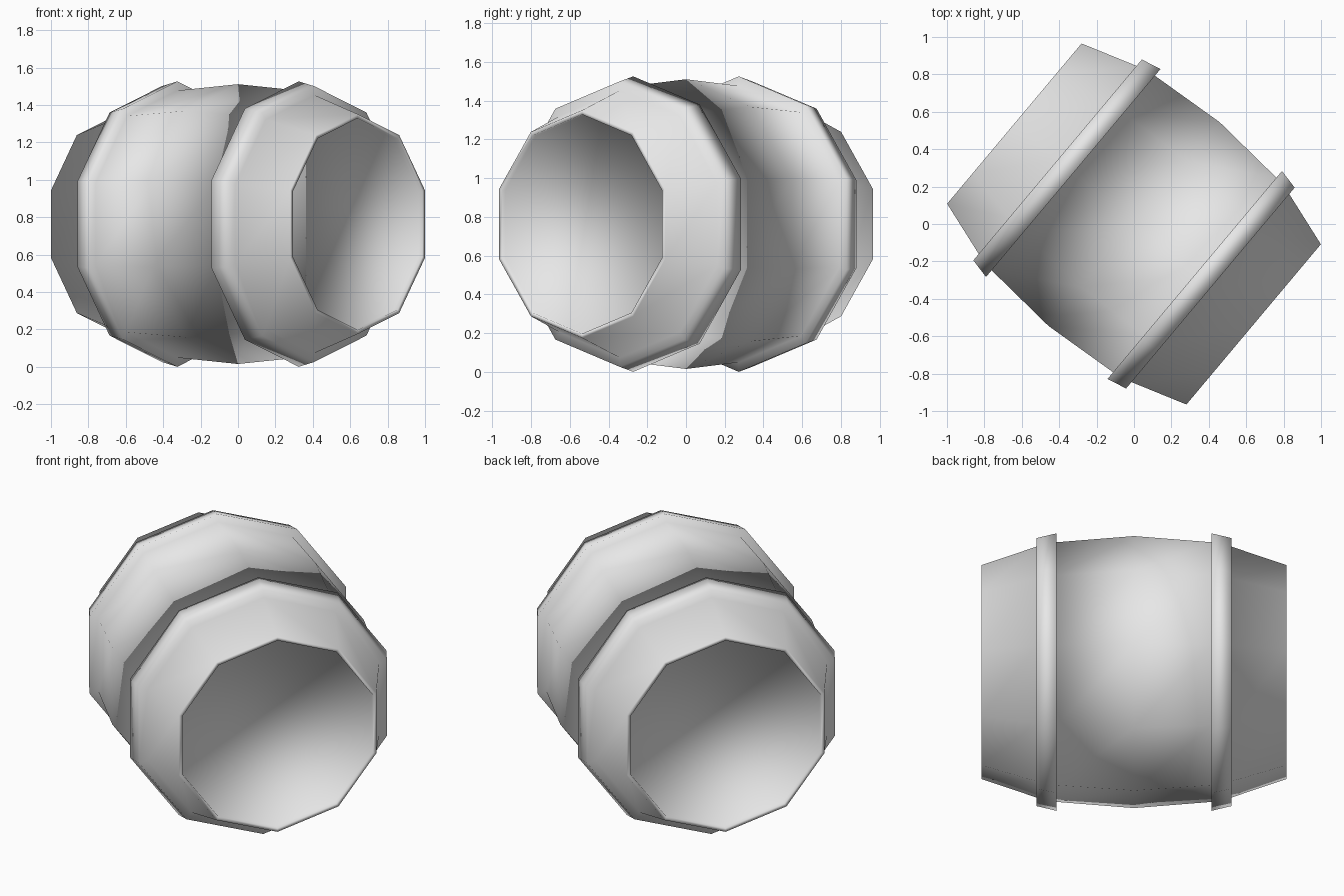
import bpy, bmesh, math
from mathutils import Matrix

cube = bpy.data.objects.get("Cube")
if cube:
    bpy.data.objects.remove(cube, do_unlink=True)

SIDES = 10

# Plain grey material
grey = bpy.data.materials.new("plain grey")
grey.use_nodes = True
color = (0.8, 0.8, 0.8, 1)
grey.diffuse_color = color
grey.node_tree.nodes["Principled BSDF"].inputs["Base Color"].default_value = color

# Half profile from the middle to the recessed lid: (distance along axis, radius)
half = [(0, 0.748), (0.424, 0.714), (0.424, 0.763), (0.533, 0.737), (0.533, 0.69),
        (0.835, 0.588), (0.835, 0.566), (0.81, 0.566)]
profile = [(-s, r) for s, r in reversed(half[1:])] + half

# Spin the profile around the axis, with a corner pointing straight up
bm = bmesh.new()
rings = []
for s, r in profile:
    ring = []
    for k in range(SIDES):
        a = math.tau * k / SIDES
        ring.append(bm.verts.new((s, r * math.sin(a), r * math.cos(a))))
    rings.append(ring)
for a, b in zip(rings, rings[1:]):
    for k in range(SIDES):
        n = (k + 1) % SIDES
        bm.faces.new((a[k], a[n], b[n], b[k]))

# Lids
bm.faces.new(rings[0])
bm.faces.new(rings[-1])
bmesh.ops.recalc_face_normals(bm, faces=bm.faces)
for f in bm.faces:
    f.smooth = True

# Lay the barrel on its side, turned diagonally and resting on the bands
bm.transform(Matrix.Translation((0, 0, 0.763)) @ Matrix.Rotation(math.radians(-40), 4, 'Z'))

mesh = bpy.data.meshes.new("barrel")
bm.to_mesh(mesh)
bm.free()
mesh.materials.append(grey)
barrel = bpy.data.objects.new("barrel", mesh)
bpy.context.collection.objects.link(barrel)
